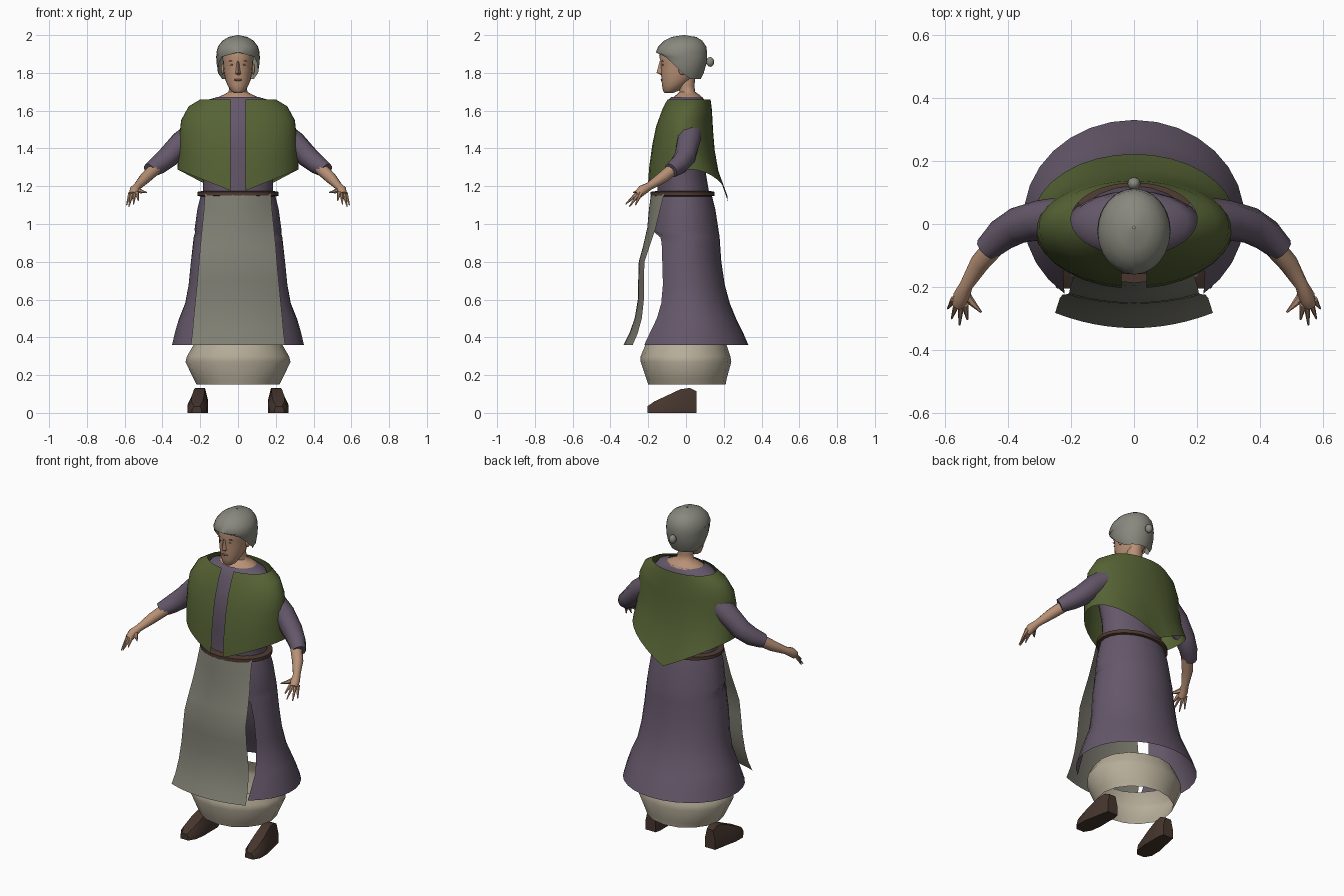
import bpy, bmesh
from math import sin, cos, pi, radians, asin
from mathutils import Vector

if "Cube" in bpy.data.objects:
    bpy.data.objects.remove(bpy.data.objects["Cube"])


def material(name, *rgb):
    lin = [(c / 255 / 12.92 if c < 11 else ((c / 255 + 0.055) / 1.055) ** 2.4) for c in rgb]
    m = bpy.data.materials.new(name)
    m.use_nodes = True
    m.diffuse_color = (*lin, 1)
    m.node_tree.nodes["Principled BSDF"].inputs["Base Color"].default_value = (*lin, 1)
    return m


GREEN = material("moss green wool", 86, 99, 53)
PURPLE = material("dusky purple cloth", 101, 88, 106)
APRON = material("grey apron linen", 127, 126, 114)
HOOD = material("grey hood linen", 136, 136, 126)
CREAM = material("cream petticoat", 182, 173, 153)
SKIN = material("skin", 184, 145, 118)
LIP = material("lip and brow", 128, 88, 74)
LEATHER = material("dark leather", 70, 54, 46)
BELT = material("belt brown", 78, 58, 49)


def surface(name, rows, mat, closed=True, caps="", angle=50):
    """Skin a list of equal-length point rows; caps may hold 's' and 'e'."""
    bm = bmesh.new()
    grid = [[bm.verts.new(p) for p in row] for row in rows]
    n = len(grid[0])
    for a, b in zip(grid, grid[1:]):
        for i in range(n if closed else n - 1):
            j = (i + 1) % n
            bm.faces.new((a[i], a[j], b[j], b[i]))
    if "s" in caps:
        bm.faces.new(grid[0])
    if "e" in caps:
        bm.faces.new(grid[-1])
    bmesh.ops.recalc_face_normals(bm, faces=bm.faces)
    mesh = bpy.data.meshes.new(name)
    bm.to_mesh(mesh)
    bm.free()
    ob = bpy.data.objects.new(name, mesh)
    bpy.context.collection.objects.link(ob)
    mesh.materials.append(mat)
    bpy.ops.object.select_all(action="DESELECT")
    ob.select_set(True)
    bpy.context.view_layer.objects.active = ob
    bpy.ops.object.shade_smooth_by_angle(angle=radians(angle))
    return ob


def oval(z, rx, front, back, a, b=None):
    """Point at angle a around an oval; angle 0 faces the front."""
    mid, ry = (front + back) / 2, (back - front) / 2
    return (rx * sin(a), mid - ry * cos(a), z)


def loft(name, rows, mat, n=20, caps=""):
    return surface(name, [[oval(*r, 2 * pi * i / n) for i in range(n)] for r in rows], mat, True, caps)


def open_loft(name, rows, mat, n=24):
    """Loft whose rows end with the half angle (degrees) of a front opening."""
    pts = []
    for *r, gap in rows:
        g = radians(gap)
        pts.append([oval(*r, g + (2 * pi - 2 * g) * i / n) for i in range(n + 1)])
    return surface(name, pts, mat, False)


def tube(name, path, radii, mat, n=10):
    path = [Vector(p) for p in path]
    rows = []
    for k, p in enumerate(path):
        d = (path[min(k + 1, len(path) - 1)] - path[max(k - 1, 0)]).normalized()
        u = d.cross(Vector((0, 0, 1))).normalized()
        v = d.cross(u)
        rows.append([p + radii[k] * (u * cos(2 * pi * i / n) + v * sin(2 * pi * i / n)) for i in range(n)])
    return surface(name, rows, mat, True, "se")


def ball(name, loc, size, mat):
    bpy.ops.mesh.primitive_uv_sphere_add(segments=12, ring_count=8, radius=1, location=loc)
    ob = bpy.context.object
    ob.name, ob.scale = name, size
    ob.data.materials.append(mat)
    bpy.ops.object.shade_smooth()
    return ob


# Petticoat and dress
loft("petticoat", [(0.15, .22, -.20, .21), (0.18, .235, -.21, .215), (0.27, .278, -.24, .24),
                   (0.30, .27, -.24, .235), (0.36, .235, -.215, .215)], CREAM, 16)
open_loft("skirt", [(0.36, .35, -.29, .33, 39), (0.43, .333, -.26, .30, 42), (0.50, .312, -.23, .265, 46),
                    (0.58, .28, -.21, .232, 50), (0.68, .262, -.20, .205, 52), (0.80, .25, -.20, .187, 52),
                    (0.90, .238, -.19, .18, 48), (0.93, .235, -.19, .178, 45), (0.97, .23, -.185, .172, 0),
                    (1.08, .215, -.18, .155, 0), (1.16, .195, -.165, .135, 0)], PURPLE)
loft("bodice", [(1.15, .185, -.15, .125), (1.30, .185, -.15, .10), (1.42, .21, -.16, .10),
                (1.54, .225, -.14, .105), (1.62, .20, -.11, .105), (1.655, .17, -.095, .10),
                (1.672, .11, -.078, .085)], PURPLE)
loft("belt", [(1.145, .195, -.16, .13), (1.15, .215, -.187, .152), (1.17, .215, -.187, .152),
              (1.176, .18, -.145, .12)], BELT, 24)

# Apron: a hanging cloth bowed across its width
apron = []
for z, half, centre, bow in [(1.16, .175, -.185, .07), (1.08, .18, -.196, .06), (0.98, .19, -.205, .045),
                             (0.88, .20, -.228, .035), (0.80, .206, -.25, .03), (0.70, .215, -.253, .03),
                             (0.60, .225, -.255, .032), (0.50, .235, -.272, .038), (0.42, .242, -.30, .044),
                             (0.36, .25, -.33, .048)]:
    apron.append([(half * t, centre + bow * t * t, z) for t in [i / 6 - 1 for i in range(13)]])
surface("apron", apron, APRON, False)

# Capelet: open down the front, pointed hem front and back
PROFILE = [(0, .20, -.10, .13), (.10, .262, -.125, .137), (.30, .302, -.16, .143),
           (.50, .31, -.18, .152), (.75, .315, -.197, .175), (1, .322, -.205, .222)]
cape = []
for t, rx, front, back in PROFILE:
    gap = asin(.04 / rx)
    row = []
    for i in range(33):
        a = gap + (2 * pi - 2 * gap) * i / 32
        drop = (.13 if cos(a) > 0 else .17) * (1 - abs(sin(a)))
        hem = 1.29 - drop
        row.append(oval(1.66 + (hem - 1.66) * t, rx, front, back, a))
    cape.append(row)
surface("capelet", cape, GREEN, False, angle=60)

# Neck, head and hood
loft("neck", [(1.63, .14, -.09, .09), (1.668, .115, -.072, .09), (1.685, .075, -.05, .07),
              (1.70, .05, -.035, .048), (1.73, .045, -.04, .045), (1.79, .047, -.05, .05)], SKIN, 16)
loft("head", [(1.693, .02, -.112, -.07), (1.705, .038, -.122, -.04), (1.735, .056, -.127, .0),
              (1.765, .068, -.13, .035), (1.81, .076, -.133, .06), (1.85, .08, -.133, .07),
              (1.89, .082, -.142, .07), (1.93, .078, -.13, .07), (1.965, .05, -.09, .05)], SKIN, 20, "se")
open_loft("hood", [(1.768, .09, -.10, .078, 112), (1.80, .107, -.12, .094, 86), (1.85, .114, -.14, .108, 64),
                   (1.885, .116, -.153, .112, 48), (1.908, .115, -.16, .112, 0), (1.94, .106, -.147, .107, 0),
                   (1.97, .083, -.117, .087, 0), (1.99, .05, -.078, .055, 0), (2.0, .004, -.015, -.007, 0)], HOOD)
ball("hood_knot", (0, .128, 1.858), (.021, .021, .026), HOOD)

# Face
surface("nose", [[(-.007, -.13, 1.86), (0, -.139, 1.862), (.007, -.13, 1.86)],
                 [(-.011, -.13, 1.815), (0, -.153, 1.812), (.011, -.13, 1.815)],
                 [(-.016, -.128, 1.796), (0, -.156, 1.80), (.016, -.128, 1.796)],
                 [(-.01, -.127, 1.788), (0, -.13, 1.788), (.01, -.127, 1.788)]], SKIN, False)
ball("lips", (0, -.128, 1.763), (.022, .006, .006), LIP)
for side, s in (("left", 1), ("right", -1)):
    ball(side + "_eye", (s * .031, -.123, 1.842), (.012, .004, .004), LIP)
    ball(side + "_brow", (s * .033, -.124, 1.862), (.018, .005, .003), LIP)
    ball(side + "_ear", (s * .08, -.02, 1.82), (.01, .02, .03), SKIN)

# Arms, hands and feet on both sides
TIPS = [(.59, -.268, 1.10), (.578, -.30, 1.092), (.553, -.32, 1.105), (.528, -.303, 1.125)]
for side, s in (("left", 1), ("right", -1)):
    def mirror(pts):
        return [(s * x, y, z) for x, y, z in pts]

    tube(side + "_sleeve", mirror([(.20, .02, 1.50), (.30, .012, 1.43), (.37, -.005, 1.355),
                                   (.42, -.035, 1.315), (.468, -.08, 1.283)]),
         [.07, .063, .058, .052, .04], PURPLE)
    tube(side + "_forearm", mirror([(.42, -.045, 1.31), (.49, -.125, 1.245), (.532, -.195, 1.20),
                                    (.547, -.23, 1.18), (.556, -.255, 1.155)]),
         [.035, .031, .021, .027, .022], SKIN)
    for k, tip in enumerate(TIPS):
        base = (.57 - k * .011, -.238 - k * .006, 1.165)
        tube(f"{side}_finger_{k + 1}", mirror([base, tip]), [.012, .003], SKIN, 6)
    tube(side + "_thumb", mirror([(.54, -.215, 1.185), (.513, -.25, 1.172), (.484, -.28, 1.167)]),
         [.016, .011, .003], SKIN, 6)
    tube(side + "_ankle", mirror([(.20, .025, .10), (.20, .025, .22)]), [.028, .03], SKIN, 8)

    shoe = []
    for y, x, w, h in [(.055, .20, .034, .115), (.02, .20, .042, .132), (-.03, .205, .046, .125),
                       (-.10, .212, .054, .092), (-.165, .217, .05, .062), (-.205, .218, .026, .035)]:
        shoe.append(mirror([(x - w, y, 0), (x + w, y, 0), (x + w, y, h * .5),
                            (x + w * .6, y, h), (x - w * .6, y, h), (x - w, y, h * .5)]))
    surface(side + "_shoe", shoe, LEATHER, True, "se", 35)
